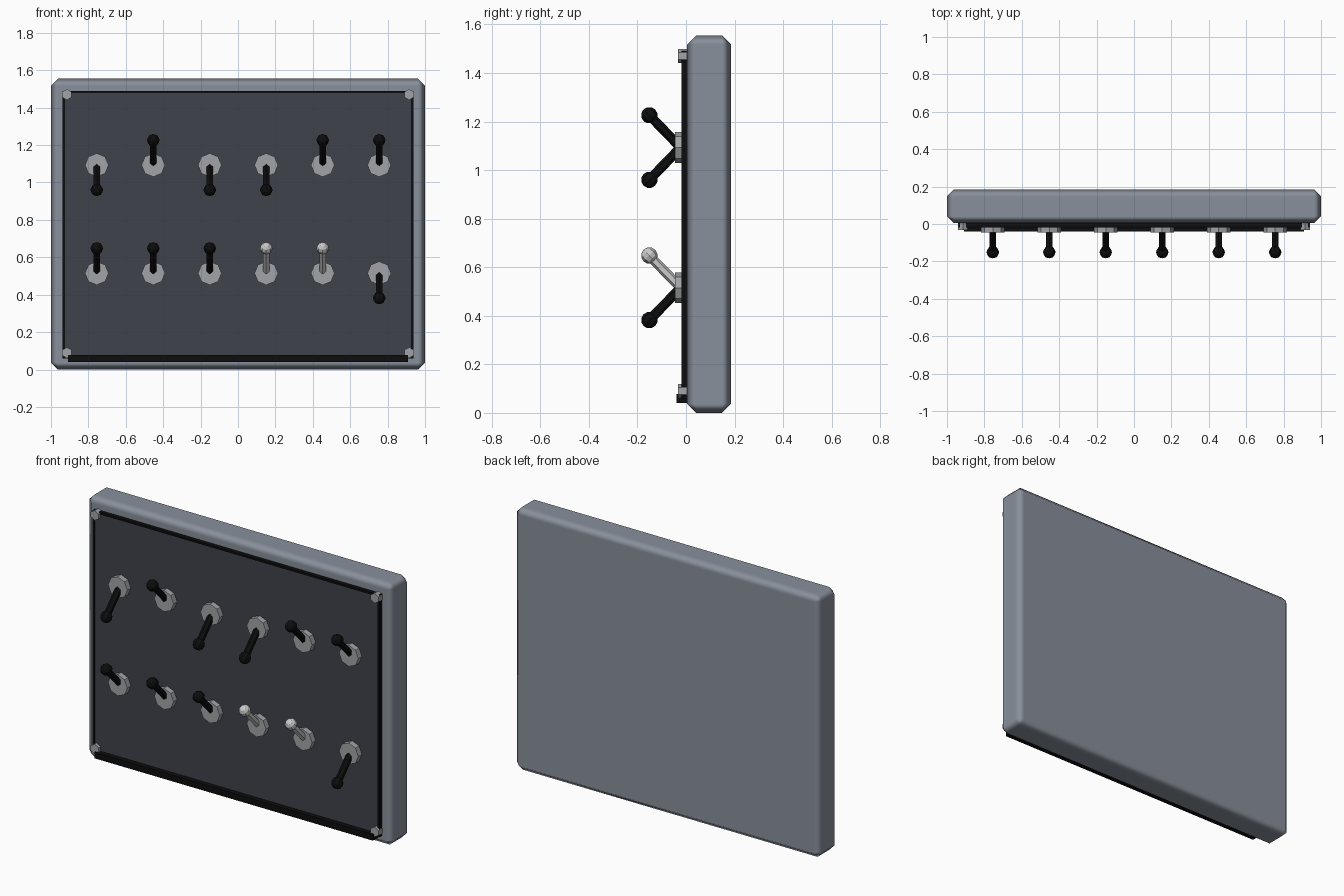
import bpy, math
from mathutils import Vector

if "Cube" in bpy.data.objects:
    bpy.data.objects.remove(bpy.data.objects["Cube"])


def material(name, rgb):
    m = bpy.data.materials.new(name)
    m.diffuse_color = (*rgb, 1)
    m.use_nodes = True
    m.node_tree.nodes["Principled BSDF"].inputs["Base Color"].default_value = m.diffuse_color
    return m


STEEL = material("painted_steel", (0.25, 0.28, 0.33))
SLATE = material("dark_slate", (0.05, 0.055, 0.07))
BLACK = material("black_rubber", (0.004, 0.004, 0.004))
ZINC = material("zinc", (0.36, 0.37, 0.39))
CHROME = material("chrome", (0.6, 0.6, 0.6))


def finish(name, mat):
    o = bpy.context.object
    o.name = name
    o.data.materials.append(mat)
    return o


def box(name, lo, hi, mat):
    lo, hi = Vector(lo), Vector(hi)
    bpy.ops.mesh.primitive_cube_add(size=1, location=(lo + hi) / 2)
    o = finish(name, mat)
    o.scale = hi - lo
    bpy.ops.object.transform_apply(location=False, rotation=False, scale=True)
    return o


def rod(name, a, b, radius, sides, mat):
    a, b = Vector(a), Vector(b)
    d = b - a
    # the rod's local x stays along world x
    angle = math.atan2(-d.y, d.z)
    bpy.ops.mesh.primitive_cylinder_add(vertices=sides, radius=radius, depth=d.length,
                                        location=(a + b) / 2, rotation=(angle, 0, 0))
    return finish(name, mat)


# Chamfered cabinet
cabinet = box("cabinet", (-1, 0.005, 0), (1, 0.185, 1.555), STEEL)
bev = cabinet.modifiers.new("chamfer", "BEVEL")
bev.width, bev.segments = 0.037, 1
bev.harden_normals = True
bpy.ops.object.shade_smooth()

# Face plate with rubber edging; the bottom strip is deeper
box("face_plate", (-0.93, -0.012, 0.06), (0.93, 0.01, 1.485), SLATE)
for side, s in (("left", -1), ("right", 1)):
    x0, x1 = sorted((s * 0.925, s * 0.938))
    box(side + "_edging", (x0, -0.018, 0.06), (x1, 0.01, 1.49), BLACK)
box("top_edging", (-0.925, -0.018, 1.478), (0.925, 0.01, 1.49), BLACK)
box("bottom_edging", (-0.91, -0.04, 0.04), (0.91, 0.006, 0.077), BLACK)

# Corner bolts
for x in (-0.915, 0.915):
    for z in (0.09, 1.47):
        rod("corner_bolt", (x, 0.01, z), (x, -0.032, z), 0.029, 6, ZINC)

# Toggle switches: u = up, d = down, m = up with metal lever
for z, states in ((1.093, "dudduu"), (0.515, "uuummd")):
    for i, state in enumerate(states):
        x = -0.755 + i * 0.302
        rod("switch_collar", (x, -0.01, z), (x, -0.045, z), 0.063, 8, ZINC)
        mat = CHROME if state == "m" else BLACK
        tip = (x, -0.151, z + (-0.133 if state == "d" else 0.133))
        rod("switch_lever", (x, -0.022, z), tip, 0.02, 6, mat)
        bpy.ops.mesh.primitive_uv_sphere_add(segments=8, ring_count=6, radius=0.034, location=tip)
        finish("switch_knob", mat)
        bpy.context.object.rotation_euler.x = math.radians(-45 if state == "d" else 45)
